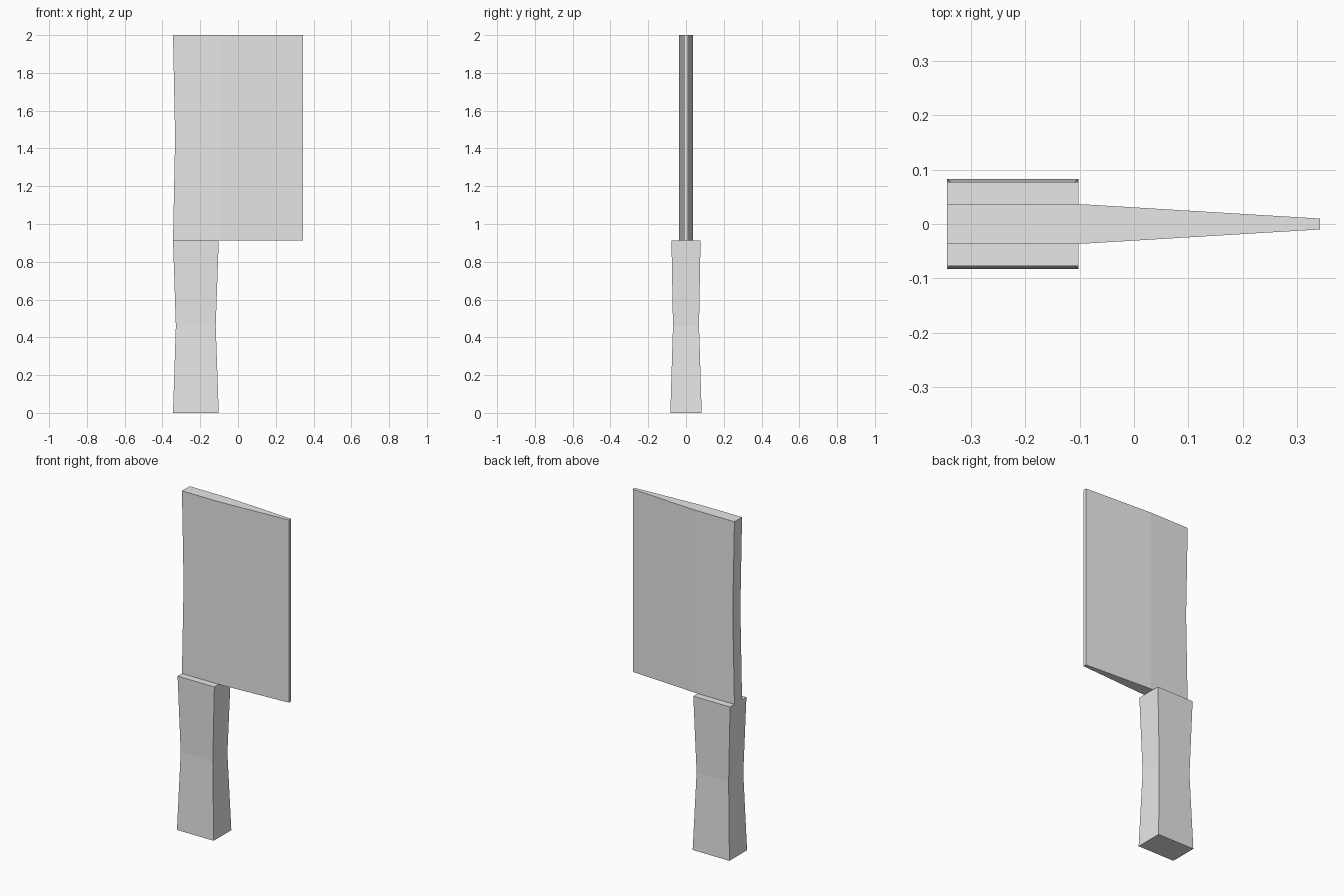
import bpy
import bmesh

cube = bpy.data.objects.get("Cube")
if cube:
    bpy.data.objects.remove(cube, do_unlink=True)

grey = bpy.data.materials.new("plain_grey")
grey.use_nodes = True
grey.diffuse_color = (0.8, 0.8, 0.8, 1)
grey.node_tree.nodes["Principled BSDF"].inputs["Base Color"].default_value = (0.8, 0.8, 0.8, 1)


def loft(name, rings):
    """Join equal-sized point rings into a closed, flat-shaded solid."""
    bm = bmesh.new()
    loops = [[bm.verts.new(p) for p in ring] for ring in rings]
    for low, high in zip(loops, loops[1:]):
        for i in range(len(low)):
            j = (i + 1) % len(low)
            bm.faces.new((low[i], low[j], high[j], high[i]))
    bm.faces.new(loops[0][::-1])
    bm.faces.new(loops[-1])
    bmesh.ops.recalc_face_normals(bm, faces=bm.faces)
    mesh = bpy.data.meshes.new(name)
    bm.to_mesh(mesh)
    bm.free()
    mesh.materials.append(grey)
    obj = bpy.data.objects.new(name, mesh)
    bpy.context.collection.objects.link(obj)
    return obj


def handle_ring(z, back, front, half):
    return [(back, -half, z), (front, -half, z), (front, half, z), (back, half, z)]


def blade_ring(z, spine):
    side = [(spine, 0.036), (-0.09, 0.036), (0.343, 0.01)]
    return [(x, -y, z) for x, y in side] + [(x, y, z) for x, y in reversed(side)]


# Square handle with a pinched waist
JOIN = 0.913
loft("handle", [
    handle_ring(0, -0.344, -0.102, 0.083),
    handle_ring(0.46, -0.329, -0.118, 0.069),
    handle_ring(JOIN, -0.344, -0.102, 0.077),
])

# Broad blade with a thick, slightly hollow spine, tapering to the edge
loft("blade", [
    blade_ring(JOIN, -0.344),
    blade_ring(1.456, -0.333),
    blade_ring(2, -0.344),
])
